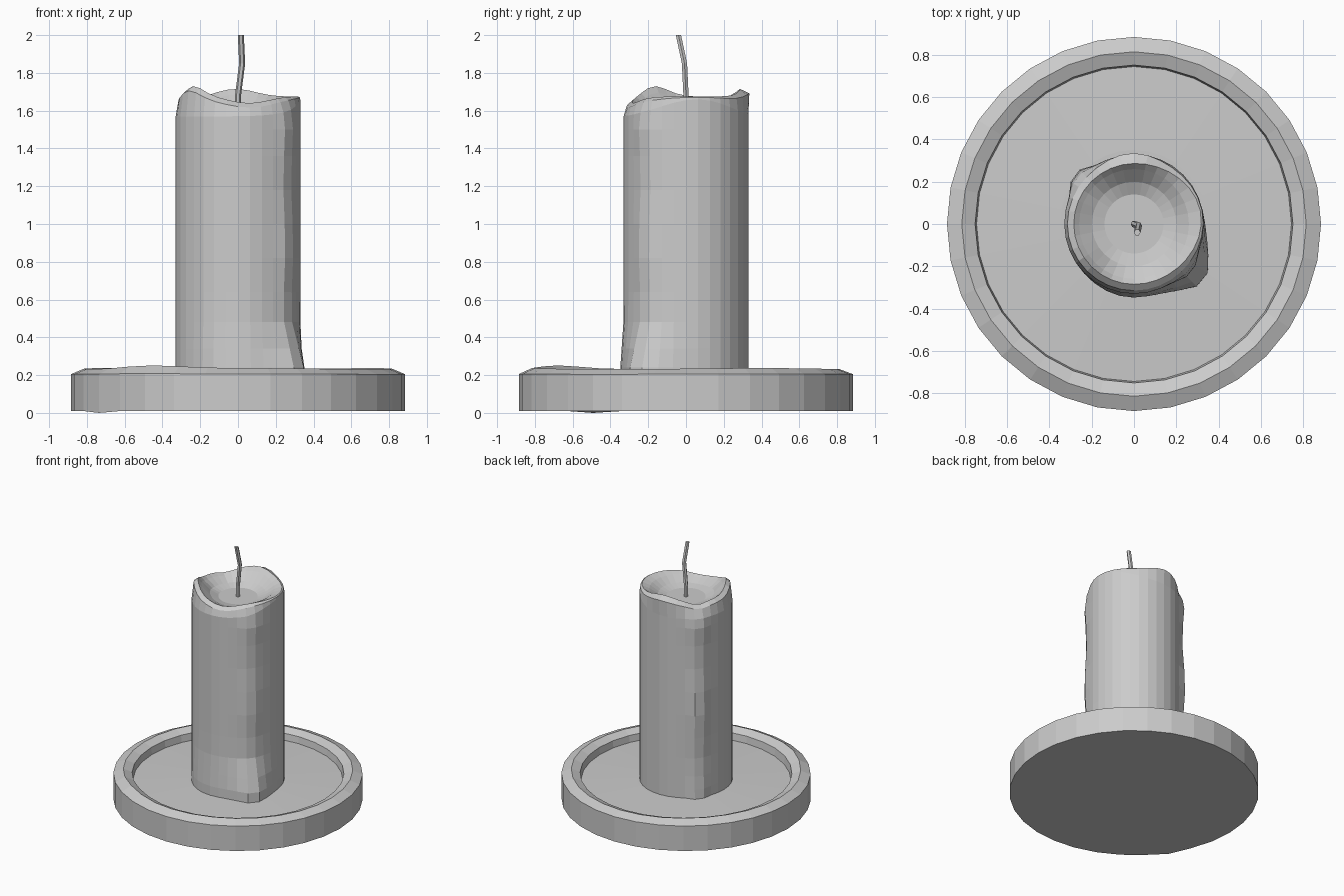
import bpy
import bmesh
from math import cos, sin, pi, radians, exp, remainder

SIDES = 32

cube = bpy.data.objects.get("Cube")
if cube:
    bpy.data.objects.remove(cube, do_unlink=True)

grey = bpy.data.materials.new("plain grey")
grey.use_nodes = True
grey.diffuse_color = (0.6, 0.6, 0.6, 1)
grey.node_tree.nodes["Principled BSDF"].inputs["Base Color"].default_value = (0.6, 0.6, 0.6, 1)


def bump(a, centre, width):
    """Soft bump around an angle given in degrees."""
    d = remainder(a - radians(centre), 2 * pi)
    return exp(-(d / radians(width)) ** 2)


def add_rings(name, rings, sides, point):
    """Bridge closed rings and cap both ends; point(ring, angle) gives a position."""
    bm = bmesh.new()
    loops = [[bm.verts.new(point(r, 2 * pi * i / sides)) for i in range(sides)]
             for r in rings]
    for low, high in zip(loops, loops[1:]):
        for i in range(sides):
            j = (i + 1) % sides
            bm.faces.new((low[i], low[j], high[j], high[i]))
    bm.faces.new(loops[0][::-1])
    bm.faces.new(loops[-1])
    bmesh.ops.recalc_face_normals(bm, faces=bm.faces)
    mesh = bpy.data.meshes.new(name)
    bm.to_mesh(mesh)
    bm.free()
    mesh.materials.append(grey)
    obj = bpy.data.objects.new(name, mesh)
    bpy.context.collection.objects.link(obj)
    return obj


# Dish: radius, height, how much the uneven rim shows
def dish_point(ring, a):
    r, z, wave = ring
    z += wave * (0.018 * bump(a, 235, 18) + 0.003 * sin(3 * a))
    if z < 0.05:
        z -= 0.01 * bump(a, 214, 6)
    return r * cos(a), r * sin(a), z


add_rings("dish", [(0.885, 0.01, 0), (0.885, 0.205, 0.2), (0.815, 0.234, 1),
                   (0.752, 0.208, 0.5), (0.745, 0.155, 0), (0.35, 0.168, 0)],
          SIDES, dish_point)


# Wax body: round column with two drips, a spread foot and an uneven lip
def drip(a, z):
    foot = min(0.87, max(0, (0.5 - z) / 0.3))
    front = (0.02 + 0.008 * sin(9 * z)) * bump(a, -40, 12)
    back = (0.03 + 0.012 * sin(8 * z + 1)) * bump(a, 140, 11)
    spread = 0.08 * foot * bump(a, -38, 25) + 0.02 * foot * bump(a, -95, 30)
    return front + back + spread


def crest_height(a):
    return (1.675 + 0.055 * bump(a, 215, 22) + 0.04 * bump(a, 92, 28)
            - 0.035 * bump(a, -78, 30) - 0.02 * bump(a, 142, 15))


def wax_point(ring, a):
    kind, value = ring
    side = bump(a, 10, 45)
    top = crest_height(a)
    if kind == "column":
        r, z = 0.33 + drip(a, value), value
    elif kind == "shoulder":
        z = 1.57 + 0.09 * side
        r = 0.33 + 0.6 * drip(a, 1.5) * (1 - side)
    elif kind == "slope":
        z = top - 0.02 * (1 - side) - 0.004
        r = 0.315 + 0.013 * side + 0.02 * bump(a, 92, 25)
    elif kind == "crest":
        z, r = top, 0.285 + 0.035 * side
    else:
        r, sink = value
        z = 1.595 + sink * (top - 1.595)
    return r * cos(a), r * sin(a), z


column = [("column", z) for z in
          (0.15, 0.24, 0.34, 0.48, 0.64, 0.82, 1.0, 1.18, 1.36, 1.5)]
lip = [("shoulder", 0), ("slope", 0), ("crest", 0)]
pool = [("pool", (0.26, 0.75)), ("pool", (0.2, 0.25)), ("pool", (0.14, 0))]
add_rings("wax_body", column + lip + pool, SIDES, wax_point)

# Wick: thin bent stem
wick_path = [(0, 0, 1.58), (0, 0, 1.68), (0.022, -0.008, 1.85), (0.015, -0.04, 2.0)]
add_rings("wick", wick_path, 6,
          lambda p, a: (p[0] + 0.016 * cos(a), p[1] + 0.016 * sin(a), p[2]))
